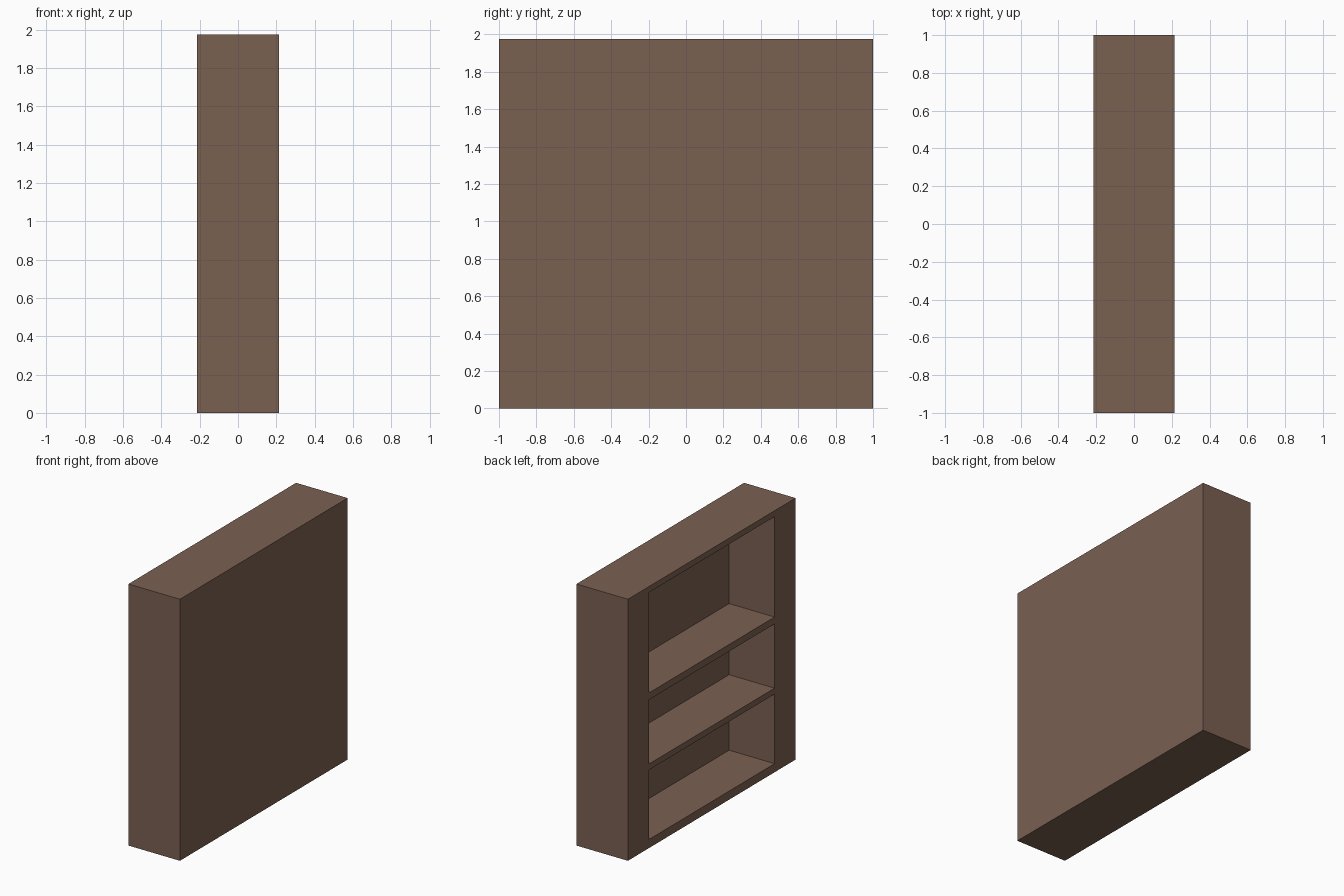
import bpy

if "Cube" in bpy.data.objects:
    bpy.data.objects.remove(bpy.data.objects["Cube"])

# Overall sizes
X0, X1 = -0.215, 0.215      # open side, back side
BACK_X = 0.165              # inner face of the back panel
INNER_Y = 0.75              # half width of the opening
HEIGHT = 1.975

wood = bpy.data.materials.new("brown wood")
wood.diffuse_color = (0.195, 0.117, 0.083, 1.0)
wood.use_nodes = True
wood.node_tree.nodes["Principled BSDF"].inputs["Base Color"].default_value = wood.diffuse_color


def board(name, x, y, z):
    """Box spanning the given (min, max) ranges."""
    bpy.ops.mesh.primitive_cube_add(size=1)
    ob = bpy.context.object
    ob.name = name
    ob.location = [(a + b) / 2 for a, b in (x, y, z)]
    ob.scale = [b - a for a, b in (x, y, z)]
    bpy.ops.object.transform_apply(location=True, rotation=False, scale=True)
    ob.data.materials.append(wood)
    return ob


# Thick side posts
board("left_side", (X0, BACK_X), (INNER_Y, 1), (0, 1.93))
board("right_side", (X0, BACK_X), (-1, -INNER_Y), (0, 1.93))

# Back panel and top board
board("back_panel", (BACK_X, X1), (-1, 1), (0, 1.93))
board("top_board", (X0, X1), (-1, 1), (1.93, HEIGHT))

# Base and the two shelves, flush with the open side
for name, z in (("base_board", (0, 0.065)),
                ("lower_shelf", (0.59, 0.635)),
                ("upper_shelf", (1.12, 1.172))):
    board(name, (X0, BACK_X), (-INNER_Y, INNER_Y), z)
